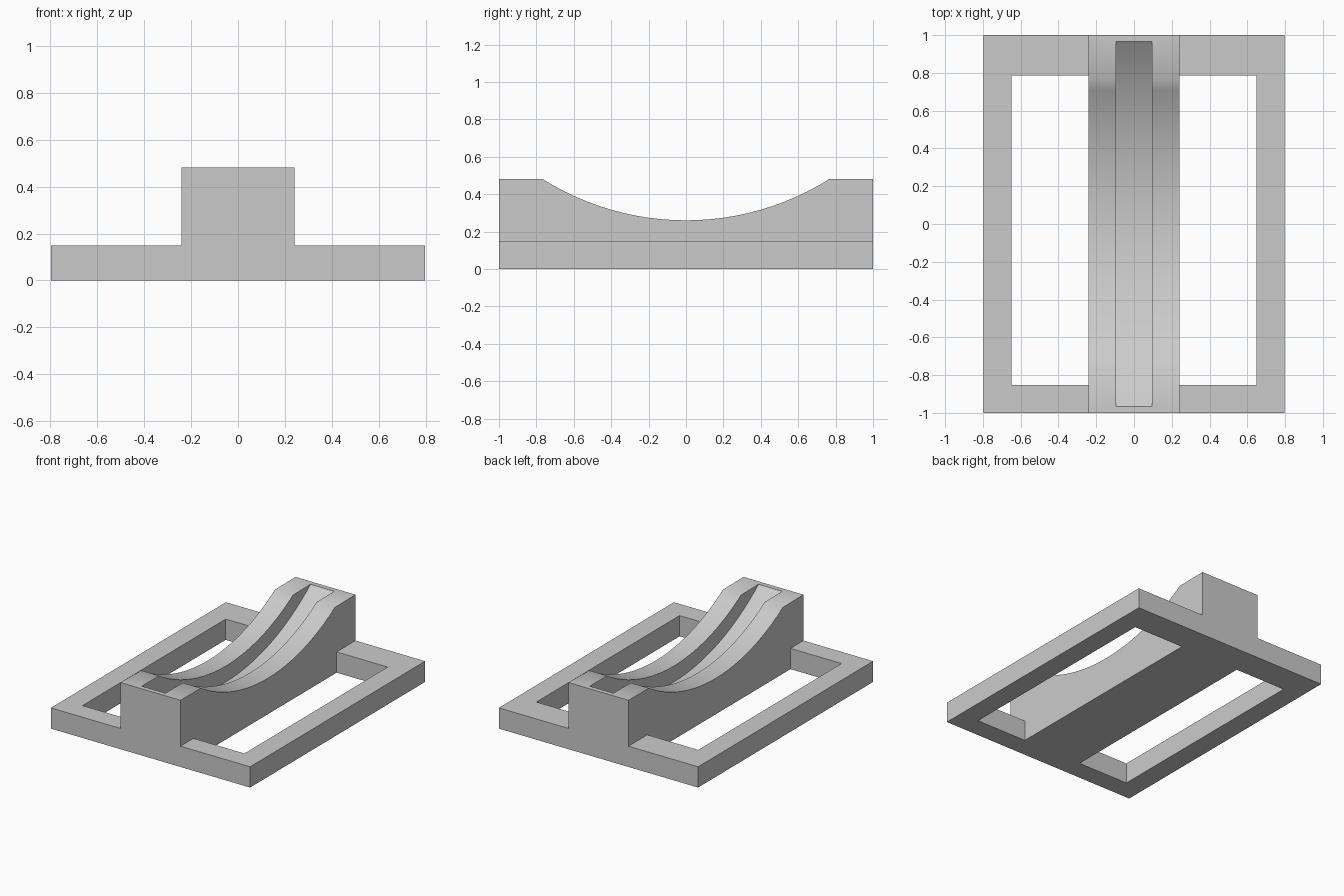
import bpy
import bmesh
from math import asin, sin, cos, radians
from mathutils import Vector

if "Cube" in bpy.data.objects:
    bpy.data.objects.remove(bpy.data.objects["Cube"], do_unlink=True)

HALF_X, SLAB_H = 0.797, 0.15
BLOCK_X, BLOCK_H = 0.24, 0.482
AXIS_Z = 1.70                      # shared centre of the saddle and groove arcs

grey = bpy.data.materials.new("plain_grey")
grey.use_nodes = True
colour = (0.6, 0.6, 0.6, 1)
grey.diffuse_color = colour
grey.node_tree.nodes["Principled BSDF"].inputs["Base Color"].default_value = colour


def prism(name, outline, offset):
    """Extrude a flat outline along offset into a closed solid."""
    bm = bmesh.new()
    face = bm.faces.new([bm.verts.new(p) for p in outline])
    grown = bmesh.ops.extrude_face_region(bm, geom=[face])["geom"]
    bmesh.ops.translate(bm, vec=Vector(offset),
                        verts=[g for g in grown if isinstance(g, bmesh.types.BMVert)])
    bmesh.ops.recalc_face_normals(bm, faces=bm.faces)
    mesh = bpy.data.meshes.new(name)
    bm.to_mesh(mesh)
    bm.free()
    mesh.materials.append(grey)
    obj = bpy.data.objects.new(name, mesh)
    bpy.context.collection.objects.link(obj)
    return obj


def box(name, x0, x1, y0, y1, z0, z1):
    return prism(name, [(x0, y0, z0), (x1, y0, z0), (x1, y1, z0), (x0, y1, z0)],
                 (0, 0, z1 - z0))


def arc(radius, half_width, steps):
    """Hanging arc as (y, z) points from -half_width to +half_width."""
    a = asin(half_width / radius)
    angles = [a * (2 * i / steps - 1) for i in range(steps + 1)]
    return [(radius * sin(t), AXIS_Z - radius * cos(t)) for t in angles]


def combine(target, tool, operation):
    mod = target.modifiers.new(operation.lower(), 'BOOLEAN')
    mod.operation, mod.solver, mod.object = operation, 'EXACT', tool
    bpy.context.view_layer.objects.active = target
    bpy.ops.object.modifier_apply(modifier=mod.name)
    bpy.data.objects.remove(tool, do_unlink=True)


# Base frame with a window on each side of the block
cradle = box("saddle_cradle", -HALF_X, HALF_X, -1, 1, 0, SLAB_H)
for side in (-1, 1):
    xs = sorted((side * BLOCK_X, side * 0.648))
    combine(cradle, box("window_cutter", *xs, -0.852, 0.785, -0.1, 0.3), 'DIFFERENCE')

# Central block with a concave saddle
saddle = [(-1, 0), (-1, BLOCK_H)] + arc(1.44, 0.765, 24) + [(1, BLOCK_H), (1, 0)]
block = prism("block", [(-BLOCK_X, y, z) for y, z in saddle], (2 * BLOCK_X, 0, 0))
combine(cradle, block, 'UNION')

# Deeper groove along the middle of the saddle
groove = [(-0.965, 0.7)] + arc(1.555, 0.965, 32) + [(0.965, 0.7)]
cutter = prism("groove_cutter", [(-0.095, y, z) for y, z in groove], (0.19, 0, 0))
combine(cradle, cutter, 'DIFFERENCE')

# Smooth arcs, crisp corners
bpy.ops.object.select_all(action='DESELECT')
cradle.select_set(True)
bpy.context.view_layer.objects.active = cradle
bpy.ops.object.shade_smooth_by_angle(angle=radians(35))
